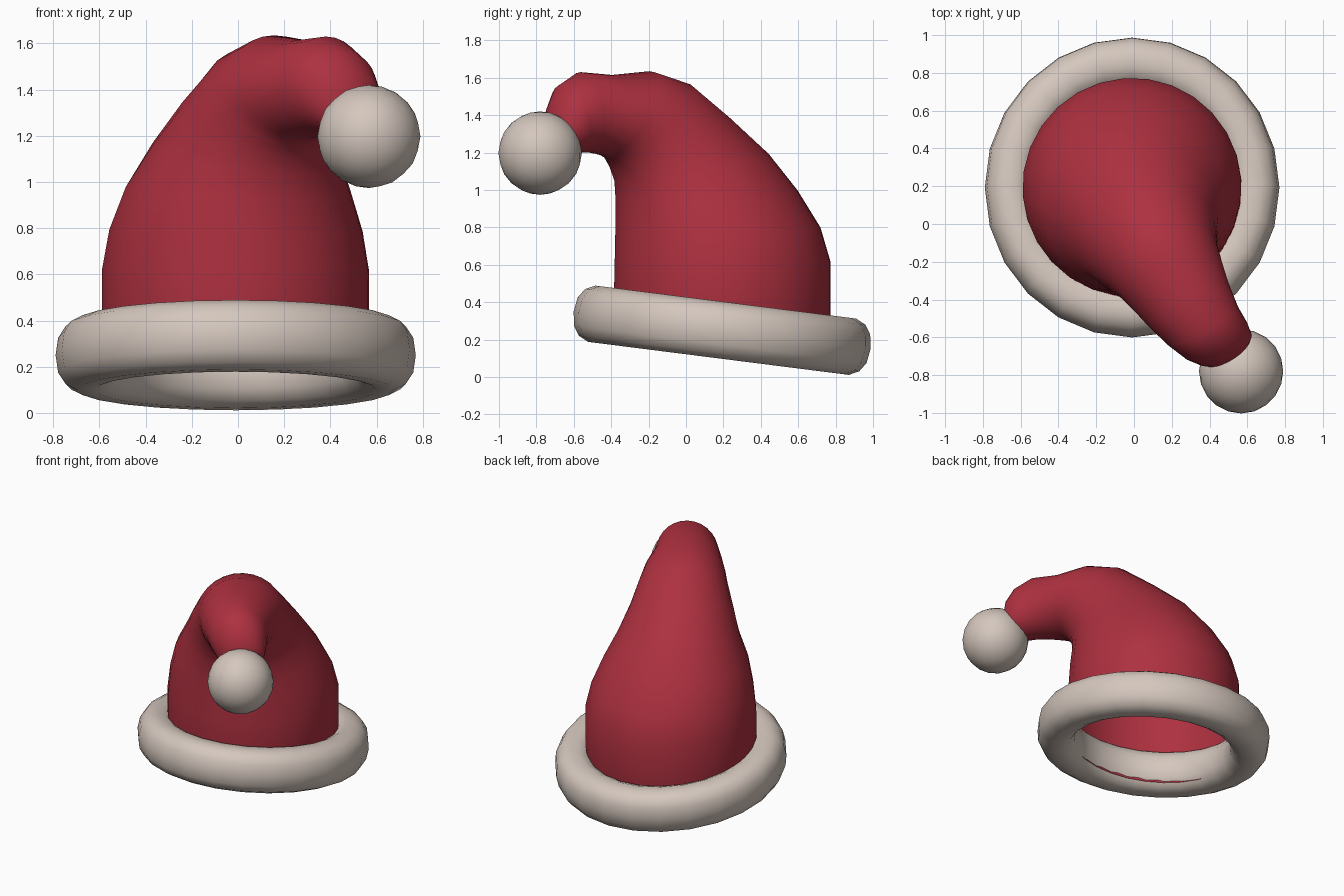
import bpy, bmesh, math
from mathutils import Vector, Matrix

if "Cube" in bpy.data.objects:
    bpy.data.objects.remove(bpy.data.objects["Cube"])


def material(name, rgb):
    m = bpy.data.materials.new(name)
    m.diffuse_color = (*rgb, 1)
    m.use_nodes = True
    m.node_tree.nodes["Principled BSDF"].inputs["Base Color"].default_value = m.diffuse_color
    return m


RED = material("red felt", (0.42, 0.03, 0.05))
FUR = material("cream fur", (0.66, 0.57, 0.51))


def finish(name, bm, mat):
    bmesh.ops.recalc_face_normals(bm, faces=bm.faces)
    me = bpy.data.meshes.new(name)
    bm.to_mesh(me)
    bm.free()
    me.materials.append(mat)
    for p in me.polygons:
        p.use_smooth = True
    ob = bpy.data.objects.new(name, me)
    bpy.context.collection.objects.link(ob)
    return ob


def bridge(bm, a, b):
    n = len(a)
    for i in range(n):
        bm.faces.new((a[i], a[(i + 1) % n], b[(i + 1) % n], b[i]))


# Hat body: rings swept through a bend plane that leans front-right.
# Each ring: outer (u, z), inner (u, z), half width, sideways shift
BASE = Vector((-0.01, 0.193, 0))
U = Vector((0.5, -0.866, 0))
V = Vector((0.866, 0.5, 0))
UP = Vector((0, 0, 1))
rings = [
    (-0.55, 0.12, 0.55, 0.23, 0.55, 0),
    (-0.58, 0.32, 0.58, 0.43, 0.58, 0),
    (-0.58, 0.62, 0.575, 0.62, 0.58, 0),
    (-0.53, 0.80, 0.57, 0.78, 0.55, -0.01),
    (-0.41, 1.00, 0.565, 0.93, 0.49, -0.03),
    (-0.25, 1.20, 0.58, 1.04, 0.41, -0.04),
    (-0.02, 1.40, 0.61, 1.11, 0.35, -0.05),
    (0.20, 1.57, 0.65, 1.16, 0.30, -0.05),
    (0.42, 1.635, 0.69, 1.18, 0.27, -0.05),
    (0.65, 1.615, 0.73, 1.19, 0.24, -0.05),
    (0.85, 1.63, 0.80, 1.20, 0.21, -0.04),
    (0.98, 1.56, 0.86, 1.20, 0.19, -0.02),
    (1.04, 1.46, 0.93, 1.19, 0.16, 0),
    (1.08, 1.30, 1.02, 1.18, 0.08, 0),
]
bm = bmesh.new()
prev = None
for pu, pz, qu, qz, w, shift in rings:
    outer, inner = U * pu + UP * pz, U * qu + UP * qz
    mid, half = (outer + inner) / 2, (inner - outer) / 2
    ring = []
    for i in range(28):
        t = math.tau * i / 28
        ring.append(bm.verts.new(BASE + mid + half * math.cos(t)
                                 + V * (w * math.sin(t) + shift)))
    if prev:
        bridge(bm, prev, ring)
    prev = ring
bm.faces.new(prev)
finish("hat_body", bm, RED)

# Fur brim: tilted ring with a rounded, slightly boxy section
bm = bmesh.new()
loops = []
for i in range(24):
    a = math.tau * i / 24
    loop = []
    for j in range(14):
        t = math.tau * j / 14
        c, s = math.cos(t), math.sin(t)
        r = 0.665 + 0.135 * math.copysign(abs(c) ** 0.85, c)
        z = 0.155 * math.copysign(abs(s) ** 0.85, s)
        loop.append(bm.verts.new((0.975 * r * math.cos(a), r * math.sin(a), z)))
    loops.append(loop)
for i in range(24):
    bridge(bm, loops[i], loops[(i + 1) % 24])
tilt = Matrix.Translation((-0.01, 0.193, 0.25)) @ Matrix.Rotation(-0.126, 4, 'X')
bmesh.ops.transform(bm, matrix=tilt, verts=bm.verts)
finish("fur_brim", bm, FUR)

# Pompom at the tip
bm = bmesh.new()
bmesh.ops.create_icosphere(bm, subdivisions=3, radius=0.223,
                           matrix=Matrix.Translation((0.567, -0.78, 1.197)))
finish("pompom", bm, FUR)
